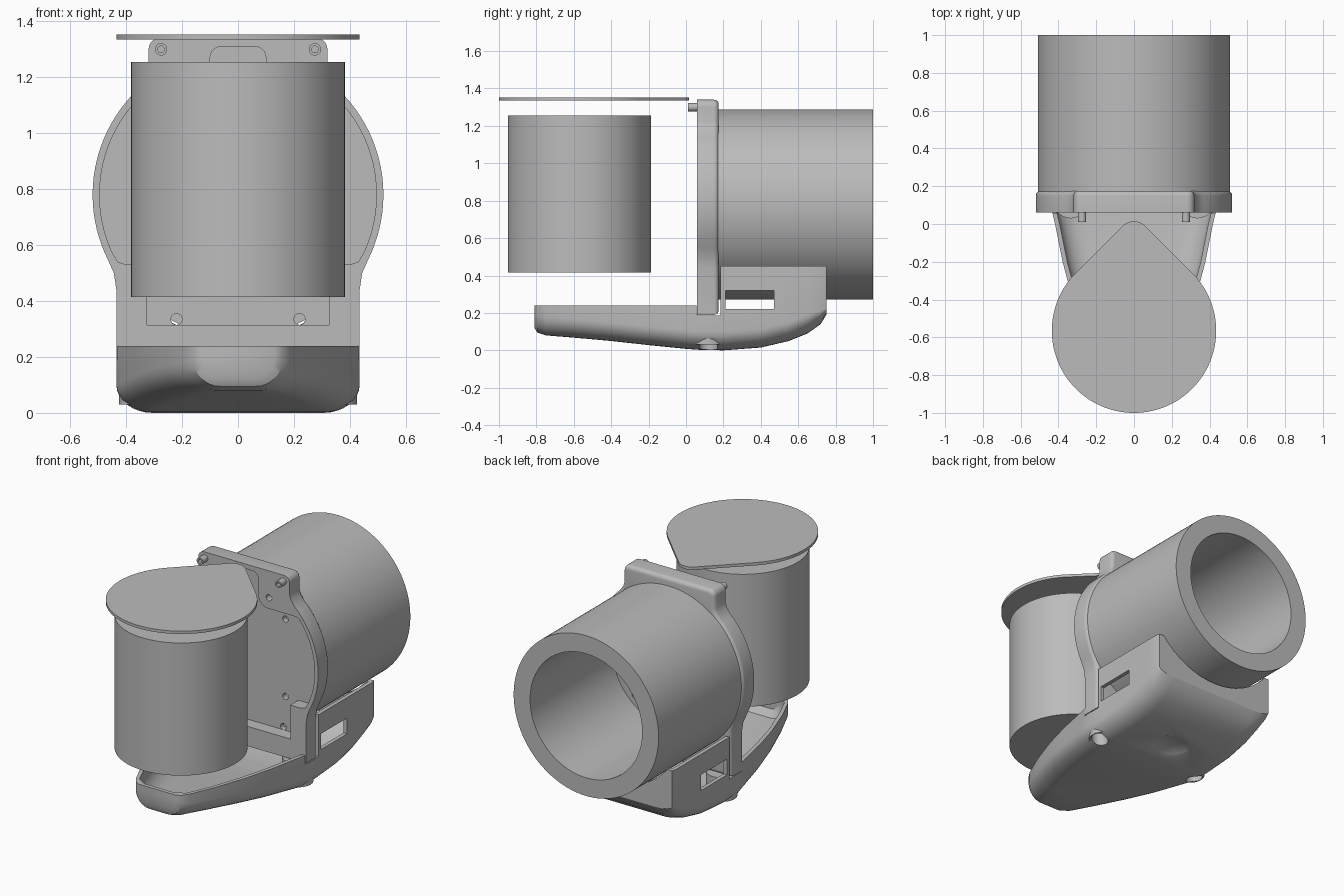
import bpy, bmesh, math
from mathutils import Matrix, Vector

cube = bpy.data.objects.get("Cube")
if cube:
    bpy.data.objects.remove(cube, do_unlink=True)

grey = bpy.data.materials.new("plain_grey")
grey.use_nodes = True
GREY = (0.5, 0.5, 0.5, 1)
grey.diffuse_color = GREY
grey.node_tree.nodes["Principled BSDF"].inputs["Base Color"].default_value = GREY


def finish(bm, name):
    bmesh.ops.recalc_face_normals(bm, faces=bm.faces)
    mesh = bpy.data.meshes.new(name)
    bm.to_mesh(mesh)
    bm.free()
    mesh.materials.append(grey)
    ob = bpy.data.objects.new(name, mesh)
    bpy.context.collection.objects.link(ob)
    return ob


def cylinder(name, r, start, end, sides=96):
    """Solid cylinder between two points."""
    a, b = Vector(start), Vector(end)
    turn = (b - a).to_track_quat('Z', 'Y').to_matrix().to_4x4()
    bm = bmesh.new()
    bmesh.ops.create_cone(bm, cap_ends=True, segments=sides, radius1=r, radius2=r,
                          depth=(b - a).length,
                          matrix=Matrix.Translation((a + b) / 2) @ turn)
    return finish(bm, name)


def box(name, low, high):
    a, b = Vector(low), Vector(high)
    bm = bmesh.new()
    bmesh.ops.create_cube(bm, size=1, matrix=Matrix.Translation((a + b) / 2)
                          @ Matrix.Diagonal((*(b - a), 1)))
    return finish(bm, name)


def prism(name, half, place, shift, round_far=0):
    """Extrude a mirrored half outline; optionally round the far rim."""
    outline = half + [(-x, v) for x, v in reversed(half)]
    bm = bmesh.new()
    face = bm.faces.new([bm.verts.new(place(x, v)) for x, v in outline])
    made = bmesh.ops.extrude_face_region(bm, geom=[face])["geom"]
    bmesh.ops.translate(bm, vec=shift, verts=[g for g in made if isinstance(g, bmesh.types.BMVert)])
    if round_far:
        far = [g for g in made if isinstance(g, bmesh.types.BMEdge)]
        bmesh.ops.bevel(bm, geom=far, offset=round_far, segments=4, profile=0.5, affect='EDGES')
    return finish(bm, name)


def boolean(ob, tool, mode='DIFFERENCE'):
    mod = ob.modifiers.new("cut", 'BOOLEAN')
    mod.operation, mod.object, mod.solver = mode, tool, 'EXACT'
    bpy.context.view_layer.objects.active = ob
    bpy.ops.object.modifier_apply(modifier=mod.name)
    bpy.data.objects.remove(tool, do_unlink=True)


def arc(cx, cy, r, a0, a1, n):
    steps = [math.radians(a0 + (a1 - a0) * i / n) for i in range(n + 1)]
    return [(cx + r * math.cos(a), cy + r * math.sin(a)) for a in steps]


# Hull sections: y, half width, underside height
SECTIONS = [(-.81, .13, .12), (-.795, .16, .095), (-.75, .19, .08), (-.6, .255, .068),
            (-.4, .325, .05), (-.2, .378, .028), (0, .418, .008), (.07, .435, .003),
            (.2, .435, 0), (.4, .435, .015), (.55, .435, .05), (.65, .435, .09),
            (.72, .435, .14), (.75, .428, .19)]


def hull(name, top, wall=0, floor=0):
    """Loft of U-shaped sections, shrunk by the wall for the cavity."""
    bm = bmesh.new()
    rings = []
    for y, w, z in SECTIONS:
        y = max(min(y, .75 - wall), -.81 + wall)
        if rings and abs(y - rings[-1][0].co.y) < .004:
            continue
        w, z = w - wall, z + floor
        rx, rz = min(.13, w * .6), min(.1, (.23 - z) * .8)
        half = [(w, top)] + [(w - rx + rx * math.cos(a), z + rz - rz * math.sin(a))
                             for a in [math.pi / 2 * i / 8 for i in range(9)]]
        pts = half + [(-x, v) for x, v in reversed(half)]
        rings.append([bm.verts.new((x, y, v)) for x, v in pts])
    n = len(rings[0])
    for a, b in zip(rings, rings[1:]):
        for i in range(n):
            j = (i + 1) % n
            bm.faces.new((a[i], a[j], b[j], b[i]))
    bm.faces.new(rings[0])
    bm.faces.new(rings[-1])
    return finish(bm, name)


# Base tray: hollow hull with low front, plate slot, tube cradle and side windows
base = hull("base_tray", .45)
boolean(base, hull("cavity", .6, .025, .035))
boolean(base, box("front_cut", (-1, -1, .24), (1, .06, 1)))
boolean(base, box("slot_cut", (-1, .055, .185), (1, .185, 1)))
boolean(base, cylinder("cradle_cut", .515, (0, .1, .78), (0, 1.2, .78)))
boolean(base, box("window_cut", (-1, .21, .22), (1, .47, .32)))
for s in (-1, 1):
    boolean(base, cylinder("boss", .09, (s * .335, .12, .03), (s * .335, .12, .183), 48), 'UNION')
    boolean(base, cylinder("screw_hole", .05, (s * .37, .12, -.1), (s * .37, .12, .1), 32))
# Shallow round dimple underneath
bm = bmesh.new()
bmesh.ops.create_uvsphere(bm, u_segments=48, v_segments=32, radius=.3,
                          matrix=Matrix.Translation((0, .36, -.264)))
boolean(base, finish(bm, "dimple"))

# Back plate: disc outline with straight foot and top tab
plate_half = ([(.435, .19), (.435, .44), (.444, .5)] + arc(0, .78, .52, -26, 47, 24)
              + [(.33, 1.195), (.32, 1.225)] + arc(.28, 1.3, .04, 0, 90, 5))
plate = prism("back_plate", plate_half, lambda x, z: (x, .06, z), (0, .115, 0), .025)
recess_half = ([(.325, .315), (.325, .53), (.40, .53), (.43, .54)]
               + arc(0, .78, .495, -25, 39, 20)
               + [(.36, 1.1), (.17, 1.1)] + arc(.17, 1.17, .07, 255, 180, 5)
               + arc(.06, 1.27, .04, 0, 90, 5))
boolean(plate, prism("recess", recess_half, lambda x, z: (x, 0, z), (0, .14, 0)))
for s in (-1, 1):
    for x, z in ((.175, 1.17), (.235, 1.02), (.235, .53), (.22, .335)):
        boolean(plate, cylinder("plate_hole", .02, (s * x, 0, z), (s * x, .3, z), 24))

# Hollow pins on the top tab
for side, s in (("left", 1), ("right", -1)):
    pin = cylinder(side + "_pin", .022, (s * .275, .01, 1.3), (s * .275, .07, 1.3), 32)
    boolean(pin, cylinder("pin_bore", .012, (s * .275, 0, 1.3), (s * .275, .04, 1.3), 24))

# Horizontal tube behind the plate
tube = cylinder("rear_tube", .508, (0, .17, .78), (0, 1, .78), 128)
boolean(tube, cylinder("tube_bore", .393, (0, .1, .78), (0, 1.1, .78), 128))

# Upright canister and teardrop lid above it
cylinder("front_canister", .382, (0, -.57, .415), (0, -.57, 1.255), 128)
lid_half = arc(0, -.565, .435, -89, 45, 48) + arc(0, -.065, .08, 45, 89, 8)
prism("teardrop_lid", lid_half, lambda x, y: (x, y, 1.335), (0, 0, .018))

# Smooth shading with sharp edges kept
for ob in bpy.context.scene.objects:
    ob.select_set(ob.type == 'MESH')
bpy.context.view_layer.objects.active = base
bpy.ops.object.shade_smooth_by_angle(angle=math.radians(30))
